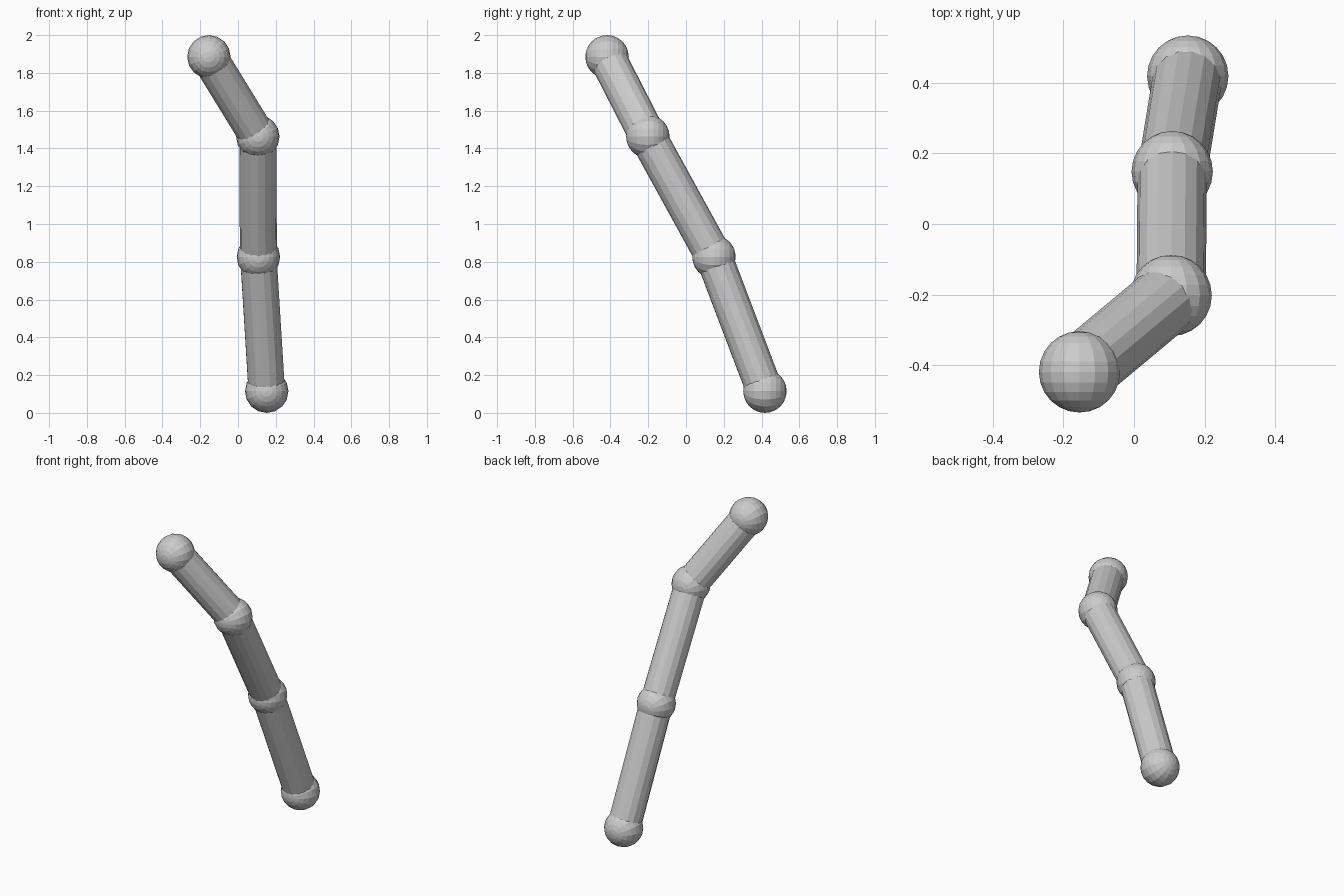
import bpy
from math import pi
from mathutils import Vector

if "Cube" in bpy.data.objects:
    bpy.data.objects.remove(bpy.data.objects["Cube"])

BALL_R = 0.115
TUBE_R = 0.098

# joint centres from the foot end to the head end
JOINTS = [
    ("lower_end_ball", Vector((0.152, 0.418, 0.115))),
    ("lower_joint_ball", Vector((0.108, 0.148, 0.826))),
    ("upper_joint_ball", Vector((0.105, -0.202, 1.463))),
    ("upper_end_ball", Vector((-0.154, -0.418, 1.885))),
]
TUBES = ["lower_tube", "middle_tube", "upper_tube"]


def ball(name, centre):
    # poles lie along y
    bpy.ops.mesh.primitive_uv_sphere_add(
        segments=16, ring_count=12, radius=BALL_R,
        location=centre, rotation=(pi / 2, 0, 0))
    bpy.context.object.name = name


def tube(name, start, end):
    axis = end - start
    bpy.ops.mesh.primitive_cylinder_add(
        vertices=16, radius=TUBE_R, depth=axis.length,
        location=(start + end) / 2,
        rotation=axis.to_track_quat('Z', 'Y').to_euler())
    bpy.context.object.name = name


# balls at the joints and both ends
for name, centre in JOINTS:
    ball(name, centre)

# straight tubes linking neighbouring balls
for name, (_, a), (_, b) in zip(TUBES, JOINTS, JOINTS[1:]):
    tube(name, a, b)
